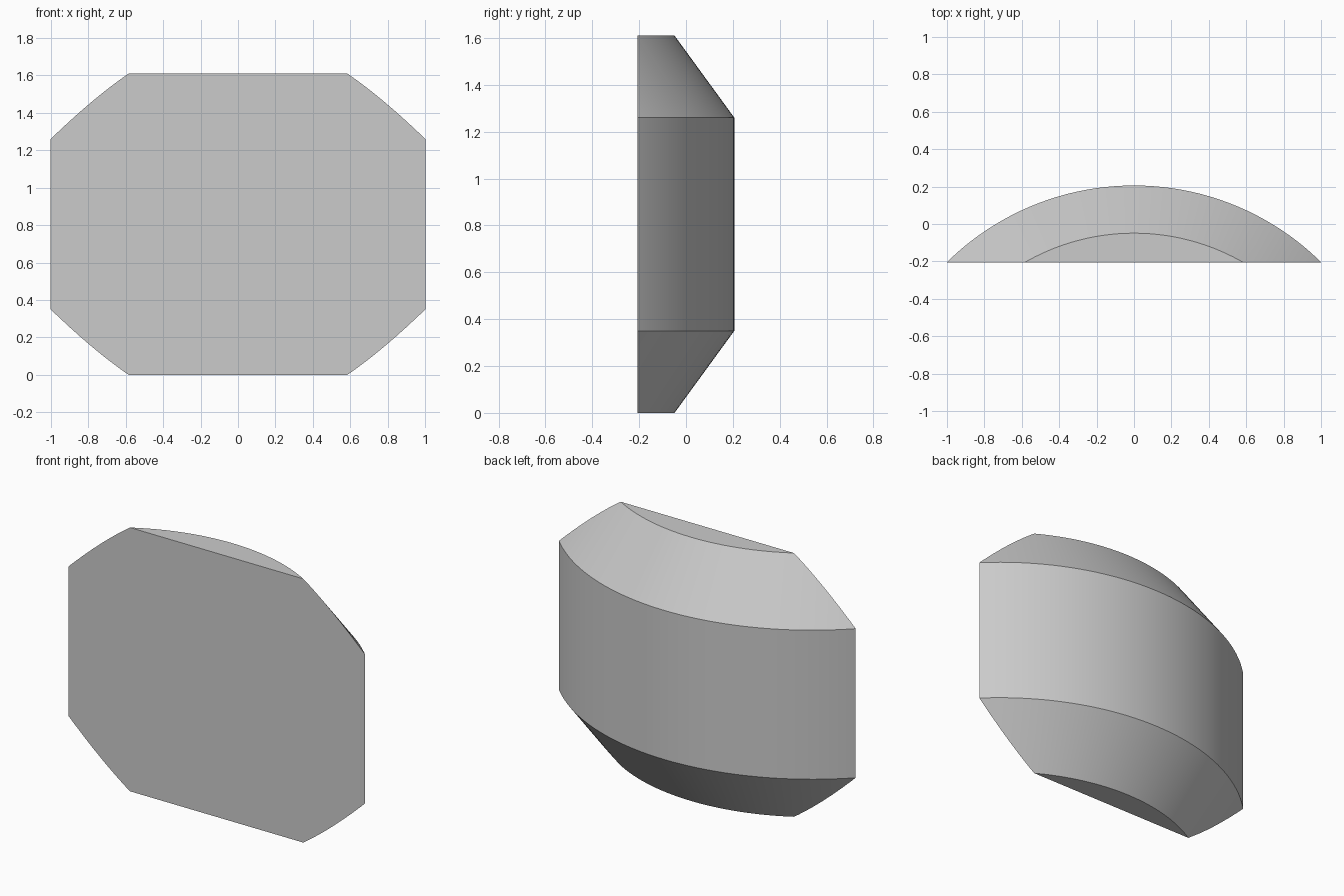
import bpy, bmesh
from math import radians
from mathutils import Matrix, Vector

cube = bpy.data.objects.get("Cube")
if cube:
    bpy.data.objects.remove(cube, do_unlink=True)

# Single plain grey
grey = bpy.data.materials.new("light_grey")
grey.use_nodes = True
colour = (0.6, 0.6, 0.6, 1)
grey.diffuse_color = colour
grey.node_tree.nodes["Principled BSDF"].inputs["Base Color"].default_value = colour

# Bevelled drum proportions
FRONT, BACK = -0.206, 0.206
HEIGHT, BEVEL = 1.61, 0.35
R_WIDE, R_END = 1.425, 1.17
axis = Vector((0, BACK - R_WIDE, 0))
profile = [(0, 0), (R_END, 0), (R_WIDE, BEVEL),
           (R_WIDE, HEIGHT - BEVEL), (R_END, HEIGHT), (0, HEIGHT)]

# Sweep the profile around the drum axis
bm = bmesh.new()
start = Matrix.Rotation(radians(-50), 3, 'Z')
verts = [bm.verts.new(axis + start @ Vector((0, r, z))) for r, z in profile]
edges = [bm.edges.new(pair) for pair in zip(verts, verts[1:])]
bmesh.ops.spin(bm, geom=verts + edges, cent=axis, axis=(0, 0, 1),
               angle=radians(100), steps=48)
bmesh.ops.remove_doubles(bm, verts=bm.verts[:], dist=1e-5)

# Slice off the flat front, close it, and merge the flat end faces
bmesh.ops.bisect_plane(bm, geom=bm.verts[:] + bm.edges[:] + bm.faces[:],
                       plane_co=(0, FRONT, 0), plane_no=(0, -1, 0), clear_outer=True)
bmesh.ops.holes_fill(bm, edges=[e for e in bm.edges if e.is_boundary], sides=0)
bmesh.ops.dissolve_limit(bm, angle_limit=radians(0.5),
                         verts=bm.verts[:], edges=bm.edges[:])
bmesh.ops.recalc_face_normals(bm, faces=bm.faces[:])

mesh = bpy.data.meshes.new("curved_block")
bm.to_mesh(mesh)
bm.free()
mesh.materials.append(grey)
block = bpy.data.objects.new("curved_block", mesh)
bpy.context.collection.objects.link(block)

# Smooth curved bands with crisp rims
bpy.ops.object.select_all(action='DESELECT')
block.select_set(True)
bpy.context.view_layer.objects.active = block
bpy.ops.object.shade_smooth_by_angle(angle=radians(25))
